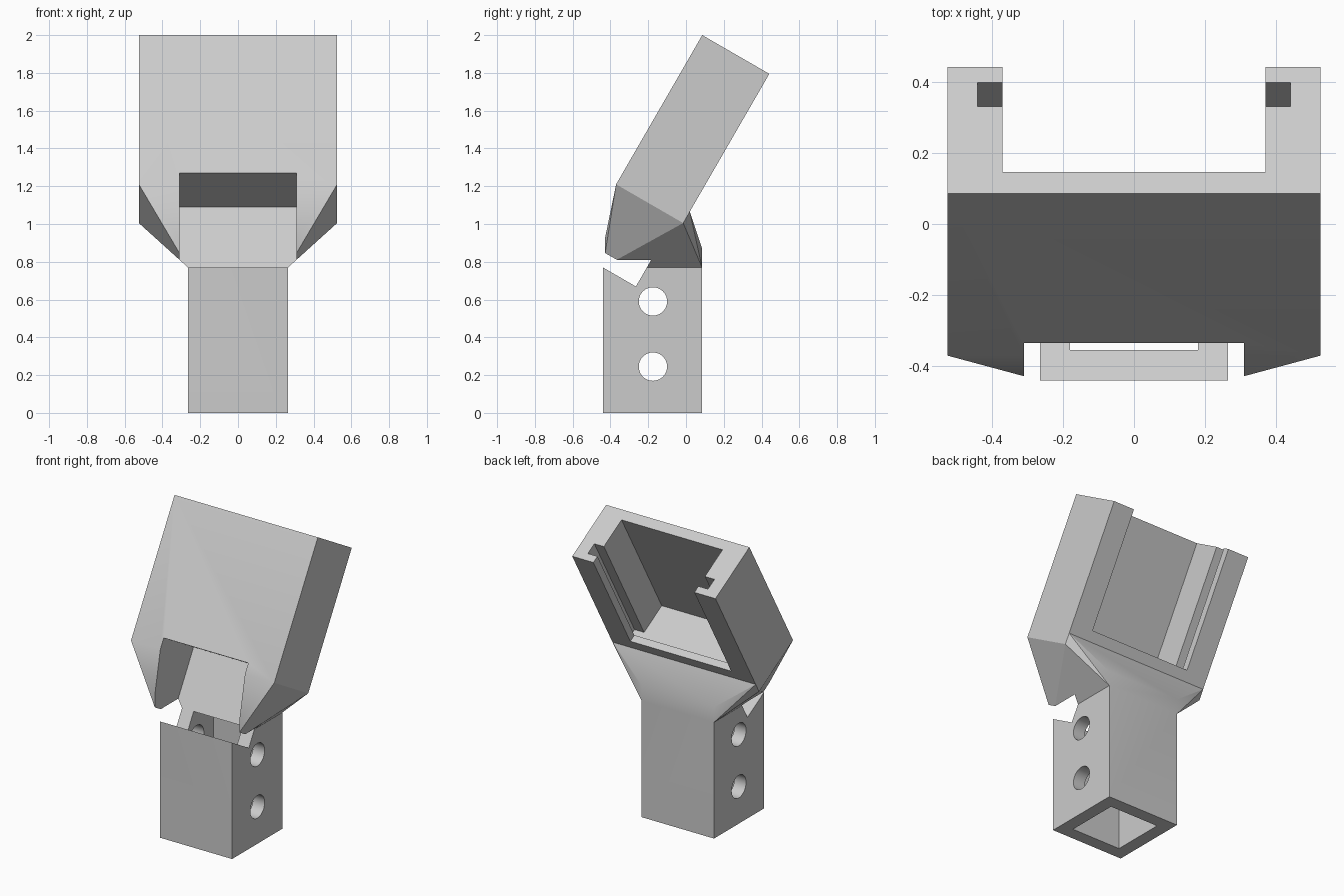
import bpy
import bmesh
from math import radians
from mathutils import Matrix, Vector

cube = bpy.data.objects.get("Cube")
if cube:
    bpy.data.objects.remove(cube, do_unlink=True)

grey = bpy.data.materials.new("light_grey_plastic")
grey.use_nodes = True
colour = (0.6, 0.6, 0.6, 1)
grey.diffuse_color = colour
grey.node_tree.nodes["Principled BSDF"].inputs["Base Color"].default_value = colour

# Tilted frame of the holder: x, depth from its front, height along its length
TILT = Matrix.Translation((0, -0.37, 1.21)) @ Matrix.Rotation(radians(-30), 4, 'X')
UPRIGHT = Matrix.Identity(4)
HALF, DEPTH, LENGTH, WALL = 0.525, 0.41, 0.912, 0.07
TUBE_HALF, TUBE_BACK, TUBE_FRONT, TUBE_TOP = 0.265, 0.085, -0.44, 0.77


def corners(frame, x, y, z):
    return [frame @ Vector((a, b, c)) for a in x for b in y for c in z]


def hull(name, points):
    """Convex solid around the given points."""
    bm = bmesh.new()
    verts = [bm.verts.new(p) for p in points]
    result = bmesh.ops.convex_hull(bm, input=verts)
    spare = {g for g in result["geom_interior"] + result["geom_unused"]
             if isinstance(g, bmesh.types.BMVert)}
    bmesh.ops.delete(bm, geom=list(spare), context='VERTS')
    bmesh.ops.dissolve_limit(bm, angle_limit=0.002, verts=bm.verts, edges=bm.edges)
    bmesh.ops.recalc_face_normals(bm, faces=bm.faces)
    mesh = bpy.data.meshes.new(name)
    bm.to_mesh(mesh)
    bm.free()
    mesh.materials.append(grey)
    obj = bpy.data.objects.new(name, mesh)
    bpy.context.collection.objects.link(obj)
    return obj


def block(name, frame, x, y, z):
    return hull(name, corners(frame, x, y, z))


def combine(target, tool, operation):
    """Apply a boolean, then discard the tool."""
    mod = target.modifiers.new(operation.lower(), 'BOOLEAN')
    mod.operation, mod.object, mod.solver = operation, tool, 'EXACT'
    bpy.ops.object.select_all(action='DESELECT')
    bpy.context.view_layer.objects.active = target
    target.select_set(True)
    bpy.ops.object.modifier_apply(modifier=mod.name)
    bpy.data.objects.remove(tool, do_unlink=True)


# Square handle socket, flared neck and tilted holder joined as one body
tube_x, tube_y = (-TUBE_HALF, TUBE_HALF), (TUBE_FRONT, TUBE_BACK)
holder_x, holder_y = (-HALF, HALF), (0, DEPTH)
body = block("socket_bracket", UPRIGHT, tube_x, tube_y, (0, TUBE_TOP))
neck = hull("flared_neck",
            corners(UPRIGHT, tube_x, tube_y, (TUBE_TOP, 0.87))
            + corners(TILT, holder_x, holder_y, (0, WALL)))
combine(body, neck, 'UNION')
combine(body, block("holder", TILT, holder_x, holder_y, (0, LENGTH)), 'UNION')

# Holder channel, open at the back above a low sill
inner = (-0.37, 0.37)
top = LENGTH + 0.2
combine(body, block("channel_cutter", TILT, inner, (WALL, 0.6), (0.139, top)), 'DIFFERENCE')
combine(body, block("pocket_cutter", TILT, inner, (WALL, 0.361), (WALL, top)), 'DIFFERENCE')

# Guide groove in each side wall
for side in (-1, 1):
    groove_x = (side * 0.33, side * 0.44)
    combine(body, block("groove_cutter", TILT, groove_x, (0.283, 0.361), (WALL, top)),
            'DIFFERENCE')

# Wide front slot running down into the socket
combine(body, block("slot_cutter", TILT, (-0.31, 0.31), (-0.3, 0.361), (-0.416, WALL)),
        'DIFFERENCE')

# Hollow of the socket
combine(body, block("hollow_cutter", UPRIGHT, (-0.18, 0.18), (-0.355, 0), (-0.1, TUBE_TOP)),
        'DIFFERENCE')

# Two cross bolt holes
for height in (0.245, 0.59):
    bpy.ops.mesh.primitive_cylinder_add(vertices=48, radius=0.075, depth=1.2,
                                        location=(0, -0.175, height),
                                        rotation=(0, radians(90), 0))
    drill = bpy.context.object
    drill.data.materials.append(grey)
    combine(body, drill, 'DIFFERENCE')

# Smooth bolt holes with crisp edges elsewhere
bpy.ops.object.select_all(action='DESELECT')
body.select_set(True)
bpy.context.view_layer.objects.active = body
bpy.ops.object.shade_smooth_by_angle(angle=radians(20))
